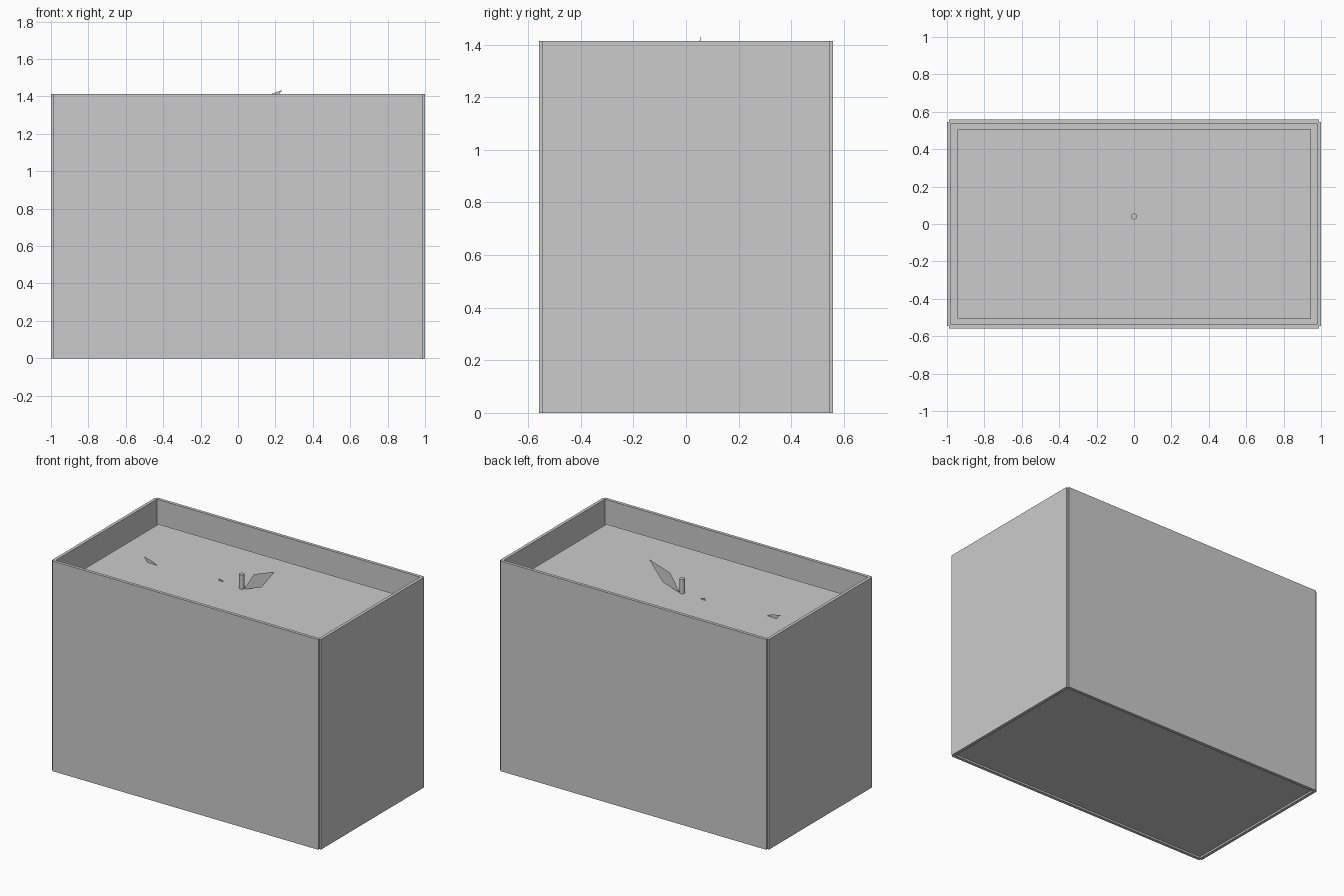
import bpy, bmesh

if "Cube" in bpy.data.objects:
    bpy.data.objects.remove(bpy.data.objects["Cube"])

W, D, H = 1.0, 0.558, 1.413      # half width, half depth, height of the tank
T, NOTCH = 0.021, 0.012          # panel thickness, corner groove
SURFACE = 1.266                  # height of the filling

grey = bpy.data.materials.new("plain_grey")
grey.diffuse_color = (0.6, 0.6, 0.6, 1)
grey.use_nodes = True
grey.node_tree.nodes["Principled BSDF"].inputs["Base Color"].default_value = grey.diffuse_color


def finish(name, bm):
    mesh = bpy.data.meshes.new(name)
    bm.to_mesh(mesh)
    bm.free()
    mesh.materials.append(grey)
    obj = bpy.data.objects.new(name, mesh)
    bpy.context.collection.objects.link(obj)
    return obj


def box(name, x0, x1, y0, y1, z0, z1):
    bm = bmesh.new()
    bmesh.ops.create_cube(bm, size=1)
    for v in bm.verts:
        v.co.x = x1 if v.co.x > 0 else x0
        v.co.y = y1 if v.co.y > 0 else y0
        v.co.z = z1 if v.co.z > 0 else z0
    return finish(name, bm)


def leaf(name, points, y0, slope):
    # Thin upright blade that leans slightly along y
    bm = bmesh.new()
    bm.faces.new([bm.verts.new((x, y0 + slope * x, z)) for x, z in points])
    return finish(name, bm)


# Tank walls, leaving a small groove at each corner
box("front_panel", -W + NOTCH, W - NOTCH, -D, -D + T, 0, H)
box("back_panel", -W + NOTCH, W - NOTCH, D - T, D, 0, H)
box("left_panel", -W, -W + T, -D + NOTCH, D - NOTCH, 0, H)
box("right_panel", W - T, W, -D + NOTCH, D - NOTCH, 0, H)

# Slightly raised bottom and the filling, which stands clear of the walls
box("bottom_panel", -W + T, W - T, -D + T, D - T, 0.012, 0.035)
box("filling", -0.945, 0.945, -0.506, 0.506, 0.035, SURFACE)

# Stem that rises out of the filling
bm = bmesh.new()
bmesh.ops.create_cone(bm, cap_ends=True, segments=16, radius1=0.016,
                      radius2=0.016, depth=0.16)
stem = finish("stem", bm)
stem.location = (0, 0.04, 1.283)
for p in stem.data.polygons:
    p.use_smooth = len(p.vertices) == 4

# Leaf blades that break the surface
leaf("large_leaf", [(0.015, 1.262), (0.14, 1.305), (0.236, 1.434), (0.085, 1.38)],
     0.042, 0.055)
leaf("small_leaf", [(-0.18, 1.264), (-0.145, 1.264), (-0.145, 1.272), (-0.175, 1.279)],
     0.05, 0.0)
leaf("left_leaf", [(-0.68, 1.262), (-0.61, 1.265), (-0.655, 1.286), (-0.715, 1.298)],
     -0.015, -0.047)
